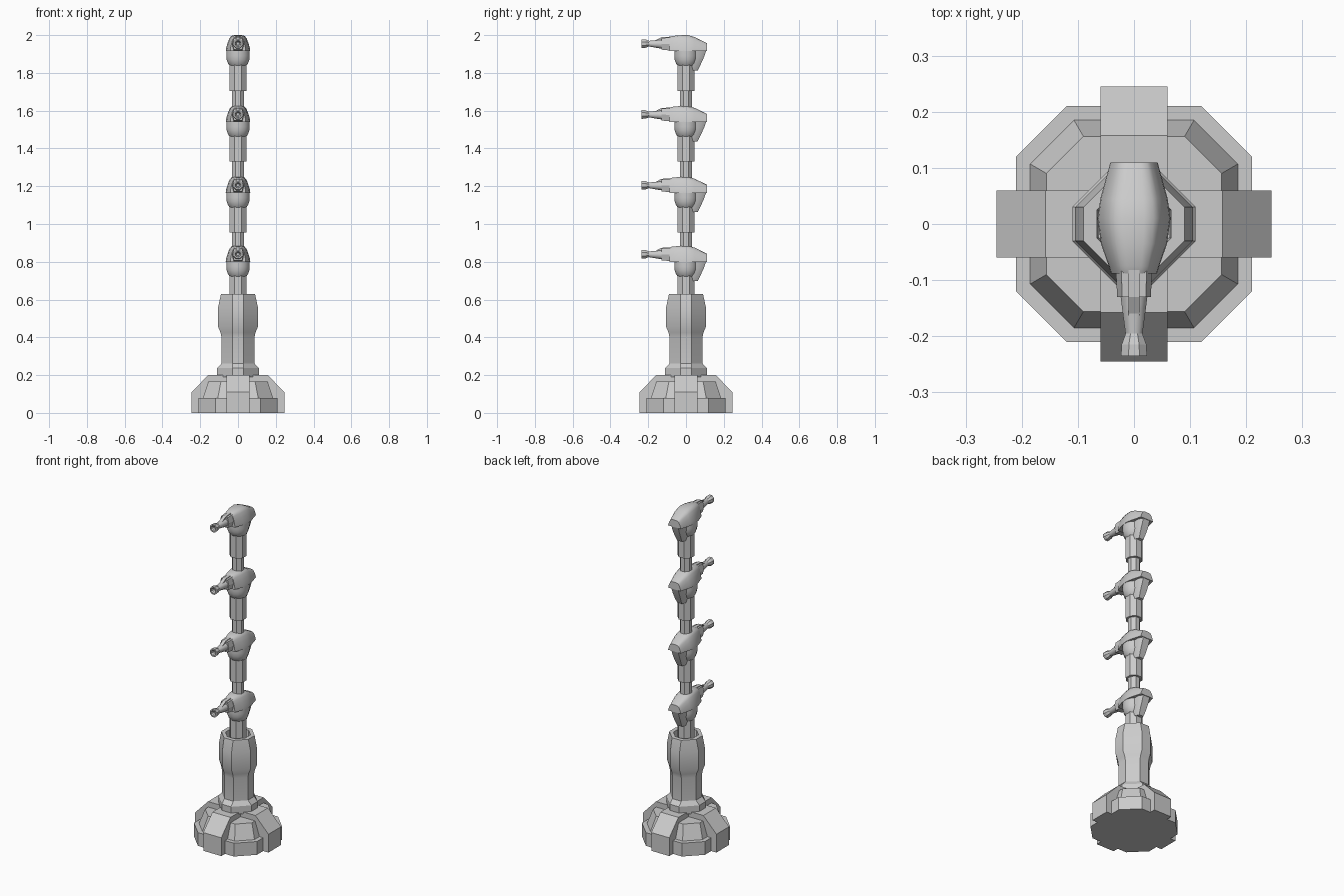
import bpy, bmesh, math

if "Cube" in bpy.data.objects:
    bpy.data.objects.remove(bpy.data.objects["Cube"])


def loft(name, rings, smooth=None):
    """Skin a list of equal-length point rings and cap both ends."""
    bm = bmesh.new()
    vs = [[bm.verts.new(p) for p in r] for r in rings]
    n = len(rings[0])
    for a, b in zip(vs, vs[1:]):
        for i in range(n):
            j = (i + 1) % n
            bm.faces.new((a[i], a[j], b[j], b[i]))
    bm.faces.new(vs[0][::-1])
    bm.faces.new(vs[-1])
    bmesh.ops.recalc_face_normals(bm, faces=bm.faces)
    me = bpy.data.meshes.new(name)
    bm.to_mesh(me)
    bm.free()
    ob = bpy.data.objects.new(name, me)
    bpy.context.collection.objects.link(ob)
    if smooth:
        bpy.ops.object.select_all(action='DESELECT')
        ob.select_set(True)
        bpy.context.view_layer.objects.active = ob
        bpy.ops.object.shade_smooth_by_angle(angle=math.radians(smooth))
    return ob


def octagon(a, b, z):
    """Octagon with flats at distance a, each flat 2b wide."""
    return [(a, -b, z), (a, b, z), (b, a, z), (-b, a, z),
            (-a, b, z), (-a, -b, z), (-b, -a, z), (b, -a, z)]


def circle_z(r, z, n=16):
    return [(r * math.cos(2 * math.pi * (i + .5) / n),
             r * math.sin(2 * math.pi * (i + .5) / n), z) for i in range(n)]


def circle_y(r, y, z, n=8):
    return [(r * math.cos(2 * math.pi * (i + .5) / n), y,
             z + r * math.sin(2 * math.pi * (i + .5) / n)) for i in range(n)]


def arch(y, w, z0, h):
    """Dome-topped section of the head at depth y."""
    half = [(1, 0), (.97, .2), (.84, .52), (.7, .8), (.54, .95), (.28, 1)]
    pts = half + [(-x, t) for x, t in reversed(half)]
    return [(x * w, y, z0 + t * h) for x, t in pts]


# Stepped octagonal base
loft("base", [octagon(.21, .12, 0), octagon(.21, .12, .08),
              octagon(.185, .107, .08), octagon(.156, .09, .167)])

# Four sloped buttresses forming a cross
side = [(0, 0), (.245, 0), (.245, .11), (.158, .2), (0, .2)]
for k in range(4):
    ob = loft("buttress", [[(x, y, z) for x, z in side] for y in (-.06, .06)])
    ob.rotation_euler.z = k * math.pi / 2

# Collar at the foot of the column
loft("column_foot", [octagon(.11, .03, .19), octagon(.11, .03, .237),
                     octagon(.087, .03, .262)])

# Column with a recessed top
col = [(.087, .25), (.087, .4), (.092, .425), (.105, .455), (.105, .56),
       (.09, .63), (.066, .63), (.062, .57)]
loft("column", [octagon(a, .03 if a > .07 else .025, z) for a, z in col], 30)

# Four stacked heads
for top in (2.0, 1.625, 1.25, .885):
    # stem and sleeve below the head
    loft("stem", [octagon(.032, .013, max(top - .46, .5)), octagon(.032, .013, top - .27)])
    loft("sleeve", [octagon(.044, .018, top - .295), octagon(.044, .018, top - .15)])
    # rounded underside
    cup = [(.045, -.162), (.054, -.15), (.061, -.13), (.063, -.11), (.063, -.08)]
    loft("cup", [circle_z(r, top + z) for r, z in cup], 40)
    # domed head
    zb = top - .085
    stations = [(-.088, .041, .074), (-.075, .045, .08), (-.035, .059, .084),
                (.01, .065, .085), (.045, .06, .075), (.11, .042, .043)]
    loft("head", [arch(y, w, zb, h) for y, w, h in stations], 45)
    # rear lobe hanging under the head
    lobe = [(-.08, .108, .038), (-.115, .096, .037), (-.155, .078, .033), (-.187, .062, .025)]
    loft("rear_lobe", [[(-w, .02, top + z), (-w, y - .025, top + z), (-w * .6, y, top + z),
                        (w * .6, y, top + z), (w, y - .025, top + z), (w, .02, top + z)]
                       for z, y, w in lobe], 50)
    # snout block, top fin and nozzle
    loft("snout", [[(x * w, y, top + z) for x, z in
                    ((-.7, lo), (.7, lo), (1, (lo + hi) / 2), (.7, hi), (-.7, hi), (-1, (lo + hi) / 2))]
                   for y, w, lo, hi in ((-.07, .033, -.083, -.012), (-.13, .03, -.077, -.015))])
    fin = [(-.08, -.008), (-.13, -.011), (-.166, -.03), (-.166, -.05), (-.08, -.05)]
    loft("fin", [[(x, y, top + z) for y, z in fin] for x in (-.01, .01)])
    zc = top - .045
    loft("nozzle", [circle_y(.027, -.12, zc - .003), circle_y(.023, -.15, zc - .002),
                    circle_y(.015, -.205, zc)], 50)
    loft("nozzle_tip", [circle_y(.016, -.195, zc), circle_y(.024, -.215, zc),
                        circle_y(.025, -.235, zc), circle_y(.017, -.235, zc),
                        circle_y(.008, -.215, zc)])
